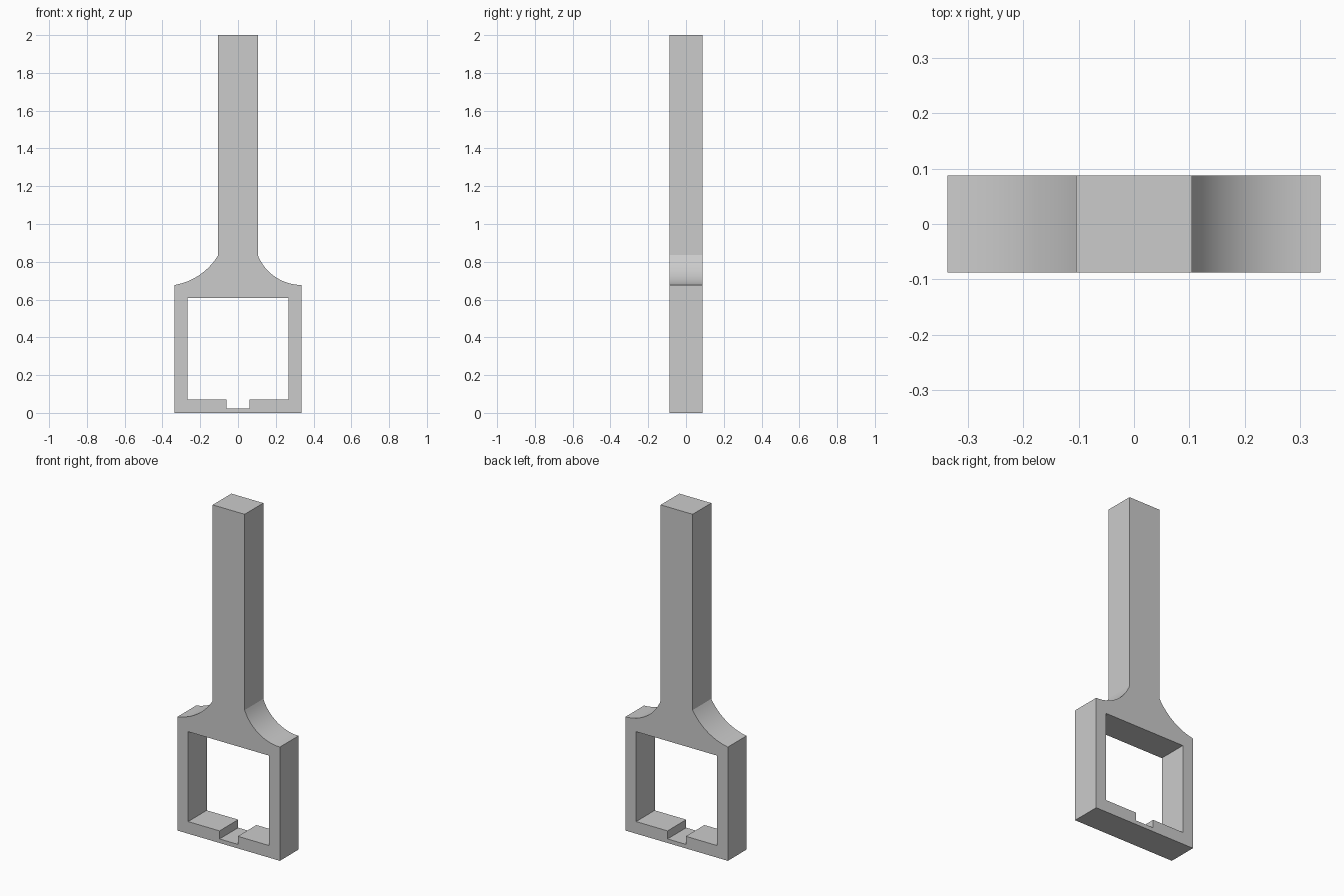
import bpy, bmesh, math
from mathutils import Vector

cube = bpy.data.objects.get("Cube")
if cube:
    bpy.data.objects.remove(cube, do_unlink=True)

HALF_W, HALF_D, STEM = 0.337, 0.0877, 0.105
SHOULDER, NECK, TOP = 0.677, 0.835, 2.0


def arc(a, b, half_sweep, steps=20):
    """Points from a to b on an arc bulging to the right of the direction of travel."""
    a, b = Vector(a), Vector(b)
    chord = b - a
    side = Vector((chord.y, -chord.x)).normalized()
    h = math.radians(half_sweep)
    r = chord.length / 2 / math.sin(h)
    centre = (a + b) / 2 - side * r * math.cos(h)
    along = chord.normalized()
    angles = [h * (2 * i / steps - 1) for i in range(steps + 1)]
    return [tuple(centre + r * (along * math.sin(t) + side * math.cos(t))) for t in angles]


# Outer outline: square frame, two concave shoulders of different curvature, stem
right_shoulder = arc((STEM, NECK), (HALF_W, SHOULDER), 34.2)[::-1]
left_shoulder = arc((-HALF_W, SHOULDER), (-STEM, NECK), 25)[::-1]
outline = ([(-HALF_W, 0), (HALF_W, 0)] + right_shoulder
           + [(STEM, TOP), (-STEM, TOP)] + left_shoulder)

# Window with a notch in its sill
IN_X, SILL, LINTEL, NOTCH_X, NOTCH_Z = 0.267, 0.072, 0.607, 0.06, 0.024
window = [(-IN_X, SILL), (-NOTCH_X, SILL), (-NOTCH_X, NOTCH_Z), (NOTCH_X, NOTCH_Z),
          (NOTCH_X, SILL), (IN_X, SILL), (IN_X, LINTEL), (-IN_X, LINTEL)]

# Fill the profile and extrude it through the depth
bm = bmesh.new()
edges = []
for loop in (outline, window):
    verts = [bm.verts.new((x, -HALF_D, z)) for x, z in loop]
    edges += [bm.edges.new((v, verts[i - 1])) for i, v in enumerate(verts)]
bmesh.ops.triangle_fill(bm, edges=edges, use_beauty=True, normal=(0, -1, 0))
geom = bmesh.ops.extrude_face_region(bm, geom=bm.faces[:], use_keep_orig=True)["geom"]
moved = [g for g in geom if isinstance(g, bmesh.types.BMVert)]
bmesh.ops.translate(bm, verts=moved, vec=(0, 2 * HALF_D, 0))
bmesh.ops.recalc_face_normals(bm, faces=bm.faces[:])

mesh = bpy.data.meshes.new("frame_with_stem")
bm.to_mesh(mesh)
bm.free()
body = bpy.data.objects.new("frame_with_stem", mesh)
bpy.context.collection.objects.link(body)

# Plain grey material
grey = bpy.data.materials.new("plain_grey")
grey.use_nodes = True
colour = (0.6, 0.6, 0.6, 1)
grey.diffuse_color = colour
grey.node_tree.nodes["Principled BSDF"].inputs["Base Color"].default_value = colour
mesh.materials.append(grey)

# Smooth shoulders, sharp corners
bpy.ops.object.select_all(action="DESELECT")
body.select_set(True)
bpy.context.view_layer.objects.active = body
bpy.ops.object.shade_smooth_by_angle(angle=math.radians(20))
